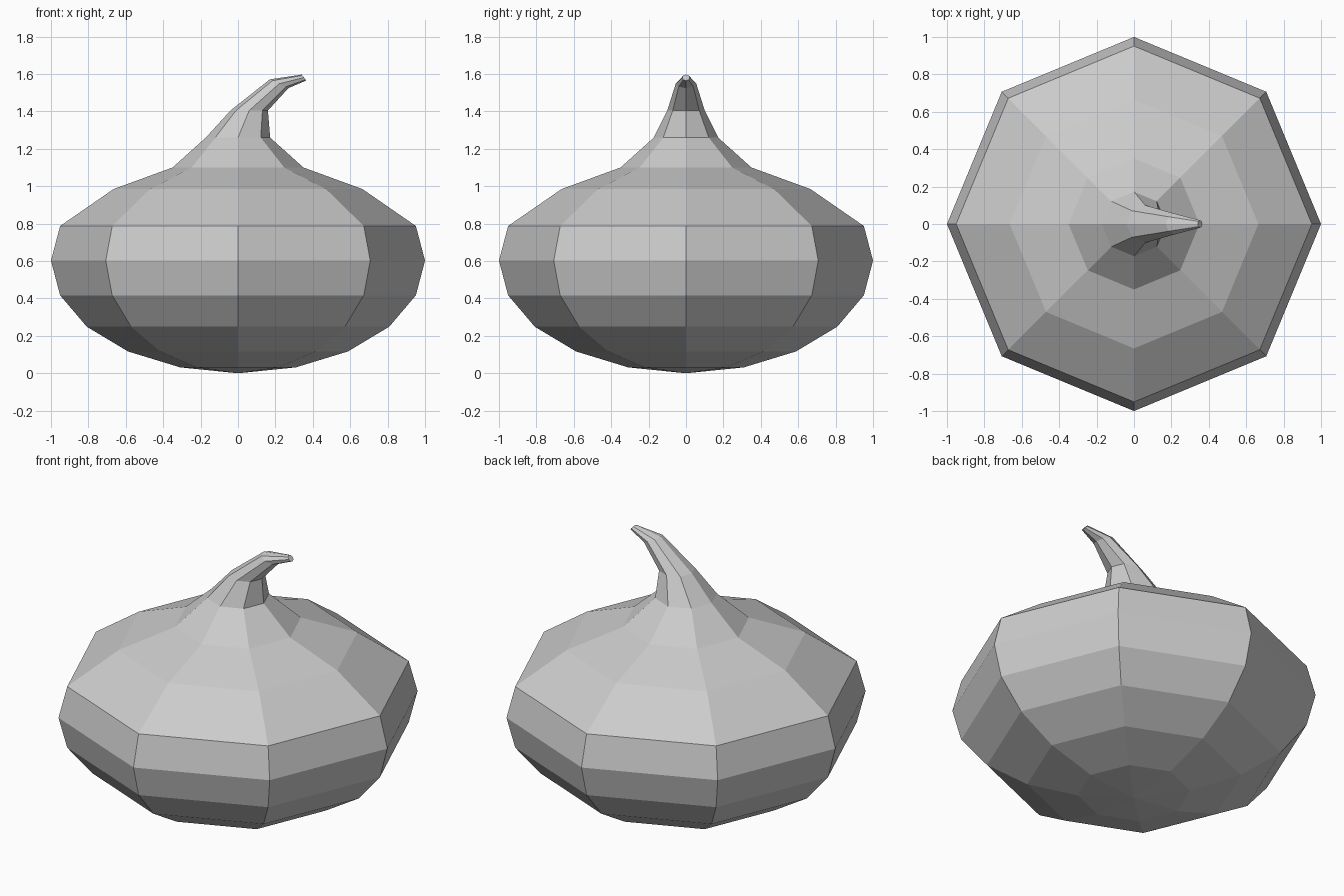
import bpy, bmesh
from math import sin, cos, pi, radians
from mathutils import Vector

if "Cube" in bpy.data.objects:
    bpy.data.objects.remove(bpy.data.objects["Cube"])

SIDES = 8

# Each ring: centre x, centre z, radius along x, radius along y, tilt (degrees about y)
rings = []

# Squashed round body
for i in range(1, 7):
    a = i * pi / 10
    rings.append((0, 0.602 - 0.6 * cos(a), sin(a), sin(a), 0))

# Shoulder, neck and bent stem
rings += [
    (0, 0.985, 0.665, 0.665, 0),
    (0, 1.10, 0.35, 0.35, 0),
    (0, 1.26, 0.172, 0.172, 0),
    (0.06, 1.405, 0.10, 0.10, 0),
    (0.22, 1.548, 0.055, 0.055, 25),
    (0.353, 1.581, 0.02, 0.02, 52),
]

bm = bmesh.new()
loops = []
for cx, cz, rx, ry, tilt in rings:
    t = radians(tilt)
    loops.append([bm.verts.new(Vector((cx + rx * cos(a) * cos(t), ry * sin(a), cz - rx * cos(a) * sin(t))))
                  for a in (2 * pi * k / SIDES for k in range(SIDES))])

# Skin between neighbouring rings
for lo, hi in zip(loops, loops[1:]):
    for k in range(SIDES):
        n = (k + 1) % SIDES
        bm.faces.new((lo[k], lo[n], hi[n], hi[k]))

# Closed stem tip and pointed base
bm.faces.new(loops[-1])
base = bm.verts.new((0, 0, 0))
for k in range(SIDES):
    bm.faces.new((base, loops[0][(k + 1) % SIDES], loops[0][k]))
bmesh.ops.recalc_face_normals(bm, faces=bm.faces)

mesh = bpy.data.meshes.new("gourd_with_stem")
bm.to_mesh(mesh)
bm.free()
gourd = bpy.data.objects.new("gourd_with_stem", mesh)
bpy.context.collection.objects.link(gourd)
